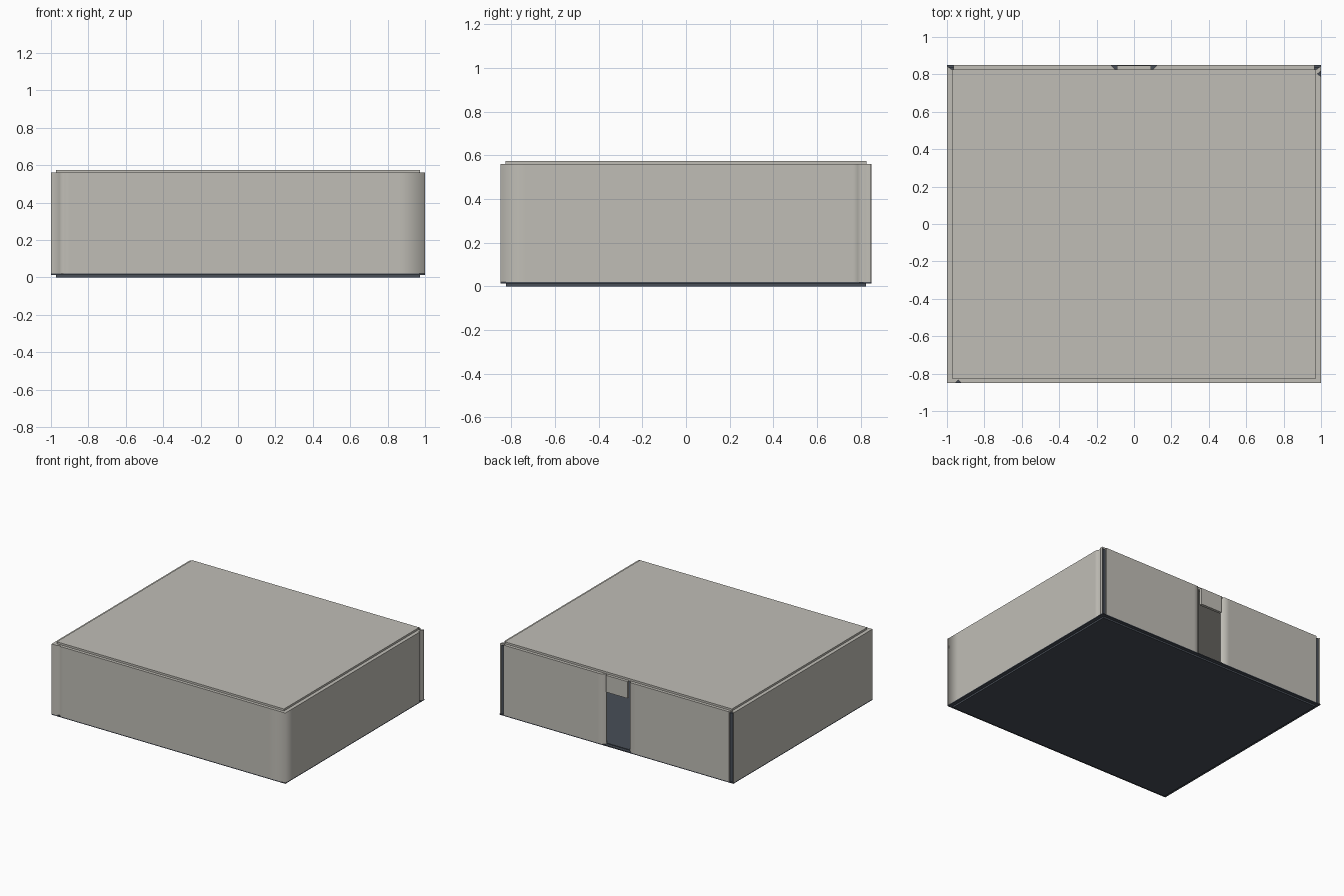
import bpy, bmesh

if "Cube" in bpy.data.objects:
    bpy.data.objects.remove(bpy.data.objects["Cube"])


def material(name, rgb):
    m = bpy.data.materials.new(name)
    m.diffuse_color = (*rgb, 1)
    m.use_nodes = True
    m.node_tree.nodes["Principled BSDF"].inputs["Base Color"].default_value = m.diffuse_color
    return m


LIGHT = material("warm_grey", (0.53, 0.515, 0.47))
SLATE = material("dark_slate", (0.065, 0.077, 0.097))


def finish(bm, name, mat):
    bmesh.ops.recalc_face_normals(bm, faces=bm.faces[:])
    mesh = bpy.data.meshes.new(name)
    bm.to_mesh(mesh)
    bm.free()
    mesh.materials.append(mat)
    ob = bpy.data.objects.new(name, mesh)
    bpy.context.collection.objects.link(ob)
    return ob


def box(name, mat, x0, x1, y0, y1, z0, z1):
    bm = bmesh.new()
    bmesh.ops.create_cube(bm, size=1)
    for v in bm.verts:
        v.co = ((x0 + x1) / 2 + v.co.x * (x1 - x0),
                (y0 + y1) / 2 + v.co.y * (y1 - y0),
                (z0 + z1) / 2 + v.co.z * (z1 - z0))
    return finish(bm, name, mat)


def clamp(v, m):
    return max(-m, min(m, v))


def wall(name, path, z0=0.02, z1=0.56):
    """Thin wall panel following a plan path, softly shaded around its bends."""
    bm = bmesh.new()
    rings = []
    for x, y in path:
        ix, iy = clamp(x, 0.97), clamp(y, 0.822)
        rings.append([bm.verts.new(p) for p in
                      ((x, y, z0), (x, y, z1), (ix, iy, z1), (ix, iy, z0))])
    for a, b in zip(rings, rings[1:]):
        for i in range(4):
            j = (i + 1) % 4
            f = bm.faces.new((a[i], a[j], b[j], b[i]))
            f.smooth = i == 0
    bm.faces.new(rings[0])
    bm.faces.new(rings[-1])
    # only upright edges in the middle of the panel stay soft
    soft = {r[0] for r in rings[1:-1]}
    for e in bm.edges:
        a, b = e.verts
        e.smooth = (a in soft or b in soft) and abs(a.co.z - b.co.z) > 0.1
    return finish(bm, name, LIGHT)


# base slab, floor sill and roof
box("base_floor", SLATE, -0.972, 0.972, -0.825, 0.825, 0, 0.025)
box("floor_sill", SLATE, -1, 1, -0.85, 0.85, 0.013, 0.02)
box("roof", LIGHT, -0.972, 0.972, -0.826, 0.826, 0.555, 0.575)

# right wall wrapping round into the front wall, with a groove near each end
wall("right_and_front_wall", [
    (1, 0.845), (1, 0.82), (0.982, 0.803), (1, 0.787), (1, 0.765),
    (1, -0.74), (1, -0.85), (0.86, -0.85),
    (-0.905, -0.85), (-0.925, -0.85), (-0.94, -0.834), (-0.955, -0.85),
    (-1, -0.85)])
wall("left_wall", [(-1, -0.85), (-1, -0.74), (-1, 0.74), (-1, 0.845)])

# back walls either side of the doorway, with turned-in jambs
wall("back_wall_left", [(-0.965, 0.85), (-0.93, 0.85), (-0.16, 0.85),
                        (-0.125, 0.85), (-0.1, 0.827)])
wall("back_wall_right", [(0.1, 0.827), (0.125, 0.85), (0.16, 0.85),
                         (0.93, 0.85), (0.965, 0.85)])

# panel above the doorway
box("door_lintel", LIGHT, -0.092, 0.092, 0.826, 0.848, 0.43, 0.56)

# dark posts showing in the seams at the back corners
for side, s in (("left", -1), ("right", 1)):
    xs = sorted((s * 0.966, s * 0.99))
    box(f"corner_post_{side}", SLATE, xs[0], xs[1], 0.815, 0.84, 0.02, 0.55)
